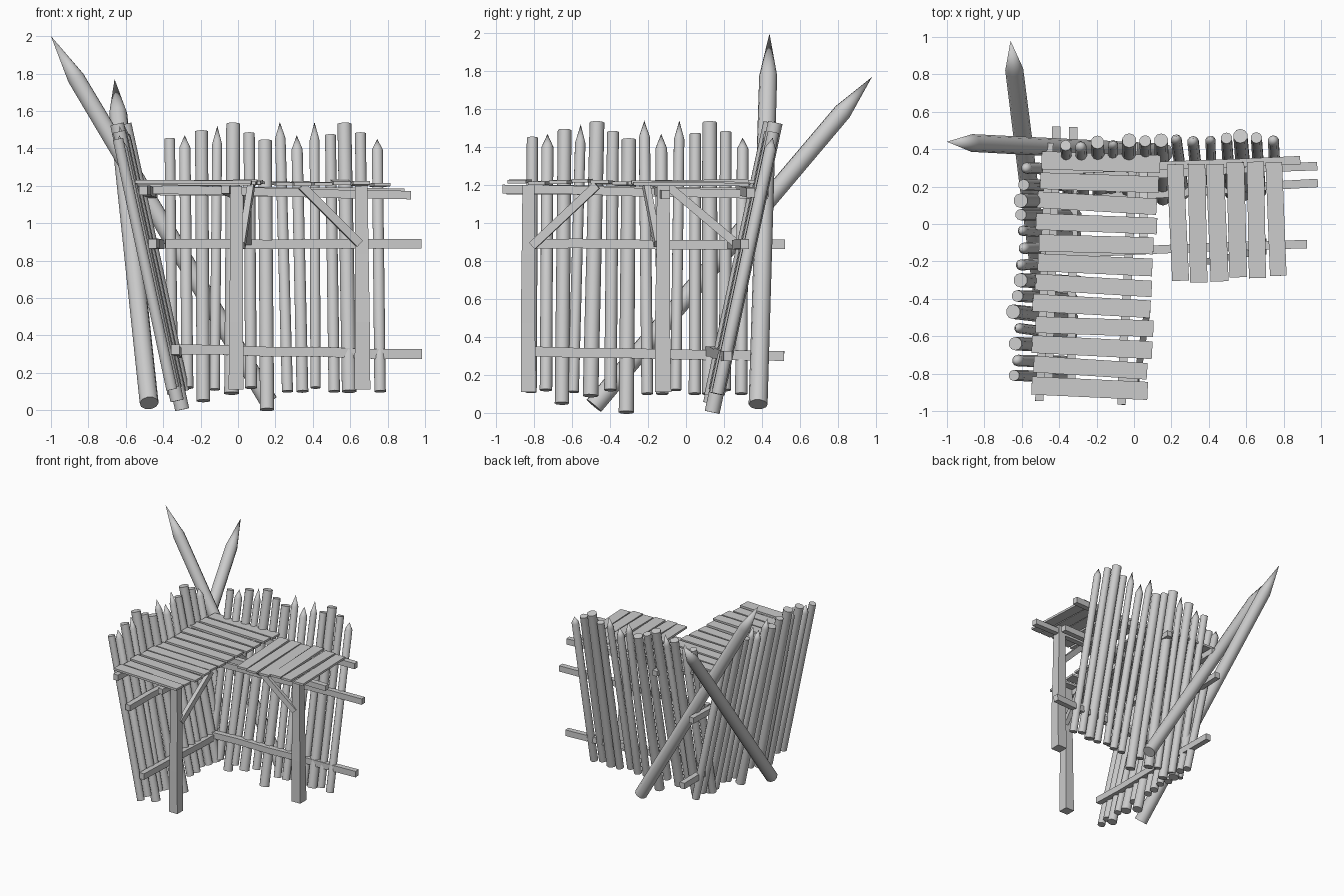
import bpy, bmesh, random
from math import sin, cos, pi, radians
from mathutils import Vector

if "Cube" in bpy.data.objects:
    bpy.data.objects.remove(bpy.data.objects["Cube"])

random.seed(4)
SQUARE = [(-.5, -.5), (.5, -.5), (.5, .5), (-.5, .5)]
ROUND = [(cos(i * pi / 5), sin(i * pi / 5)) for i in range(10)]


def jit(a):
    return random.uniform(-a, a)


def loft(name, pts, sizes, profile, smooth=False):
    """Sweep a profile along points; sizes are (width, height) per point."""
    pts = [Vector(p) for p in pts]
    d = (pts[-1] - pts[0]).normalized()
    ref = Vector((1, 0, 0)) if abs(d.z) > .9 else Vector((0, 0, 1))
    side = d.cross(ref).normalized()
    up = side.cross(d)
    bm = bmesh.new()
    rings = [[bm.verts.new(p + side * a * w + up * b * h) for a, b in profile]
             for p, (w, h) in zip(pts, sizes)]
    n = len(profile)
    for r0, r1 in zip(rings, rings[1:]):
        for i in range(n):
            bm.faces.new((r0[i], r0[(i + 1) % n], r1[(i + 1) % n], r1[i]))
    bm.faces.new(rings[0])
    bm.faces.new(rings[-1])
    bmesh.ops.remove_doubles(bm, verts=bm.verts, dist=.0003)
    bmesh.ops.recalc_face_normals(bm, faces=bm.faces)
    me = bpy.data.meshes.new(name)
    bm.to_mesh(me)
    bm.free()
    ob = bpy.data.objects.new(name, me)
    bpy.context.collection.objects.link(ob)
    if smooth:
        bpy.ops.object.select_all(action='DESELECT')
        ob.select_set(True)
        bpy.context.view_layer.objects.active = ob
        bpy.ops.object.shade_smooth_by_angle(angle=radians(40))
    return ob


def log(name, p0, p1, r, tip=0):
    """Round log, sharpened over the length tip when tip is not zero."""
    p0, p1 = Vector(p0), Vector(p1)
    d = (p1 - p0).normalized()
    pts, rad = [p0, p1 - d * tip], [r, r * .95]
    if tip:
        pts.append(p1)
        rad.append(.0001)
    loft(name, pts, [(a, a) for a in rad], ROUND, True)


def timber(name, p0, p1, w, h, segs=1, bend=0., taper=1.):
    """Squared timber with a slight bend and taper."""
    p0, p1 = Vector(p0), Vector(p1)
    pts, sizes = [], []
    for i in range(segs + 1):
        t = i / segs
        off = Vector((jit(bend), jit(bend), jit(bend))) if 0 < i < segs else Vector()
        pts.append(p0.lerp(p1, t) + off)
        k = 1 + (taper - 1) * t
        sizes.append((w * k, h * k))
    loft(name, pts, sizes, SQUARE)


# wall logs: top u, bottom u, bottom z, top z, radius, sharpened length
LOGS = [(-.35, -.345, .11, 1.45, .031, 0), (-.27, -.265, .12, 1.47, .033, .07),
        (-.18, -.18, .05, 1.49, .038, 0), (-.095, -.12, .11, 1.52, .029, .1),
        (-.01, -.03, .09, 1.53, .041, 0), (.075, .075, .12, 1.48, .033, 0),
        (.16, .16, .003, 1.44, .04, 0), (.24, .27, .1, 1.54, .031, .09),
        (.33, .35, .1, 1.47, .033, .08), (.425, .42, .12, 1.54, .029, .1),
        (.51, .52, .1, 1.47, .032, 0), (.585, .6, .1, 1.53, .041, 0),
        (.67, .68, .12, 1.48, .032, 0), (.76, .765, .1, 1.45, .032, .06)]


def wall(side, origin, along, out, plank_us, plank_v):
    def P(u, v, z):
        return Vector((origin[0] + along[0] * u + out[0] * v,
                       origin[1] + along[1] * u + out[1] * v, z))

    # leaning palisade logs
    for i, (ut, ub, z0, z1, r, tip) in enumerate(LOGS):
        j = jit(.008)
        log(f"{side}_wall_log_{i}", P(ub, .125 + .215 * z0 + j, z0),
            P(ut, .125 + .215 * z1 + j, z1), r, tip)
    # cross rails and platform bearers
    timber(side + "_low_rail", P(-.36, .135, .325), P(.99, .185, .30), .045, .052, 5, .005)
    timber(side + "_middle_rail", P(-.38, .255, .89), P(.99, .275, .89), .045, .05, 5, .005)
    timber(side + "_inner_bearer", P(-.48, .30, 1.175), P(.9, .31, 1.16), .045, .05, 4, .004)
    timber(side + "_outer_bearer", P(-.48, -.14, 1.18), P(.92, -.14, 1.15), .045, .045, 4, .004)
    # platform planks
    for i, u in enumerate(plank_us):
        z, a = 1.213 + jit(.006), jit(.006)
        timber(f"{side}_plank_{i}", P(u - a, plank_v - .315 + jit(.012), z + jit(.006)),
               P(u + a, plank_v + .315 + jit(.012), z + jit(.006)), .092 + jit(.005), .018)


a, b = radians(2), radians(2.6)
wall("back", (0, 0), (cos(a), sin(a)), (-sin(a), cos(a)),
     [.235 + .105 * i for i in range(6)], 0)
wall("left", (-.185, -.48), (sin(b), cos(b)), (-cos(b), sin(b)),
     [-.4 + .11 * i for i in range(12)], .035)

# platform posts
timber("back_post", (.665, -.12, .11), (.66, -.12, 1.2), .085, .085, 3, .004, .78)
timber("left_post", (-.01, -.83, .11), (-.01, -.83, 1.2), .08, .08, 3, .004, .8)

# diagonal braces
timber("back_post_brace", (.65, -.15, .89), (.34, -.21, 1.2), .035, .045)
timber("left_post_brace", (.02, -.81, .88), (.07, -.47, 1.2), .035, .045)
timber("wall_brace", (.05, .28, .88), (.05, -.1, 1.2), .045, .045)

# crossed sharpened corner logs
log("corner_log_a", (.165, .38, .045), (-1, .44, 2), .05, .26)
log("corner_log_b", (-.475, -.485, .038), (-.66, .98, 1.77), .051, .24)
